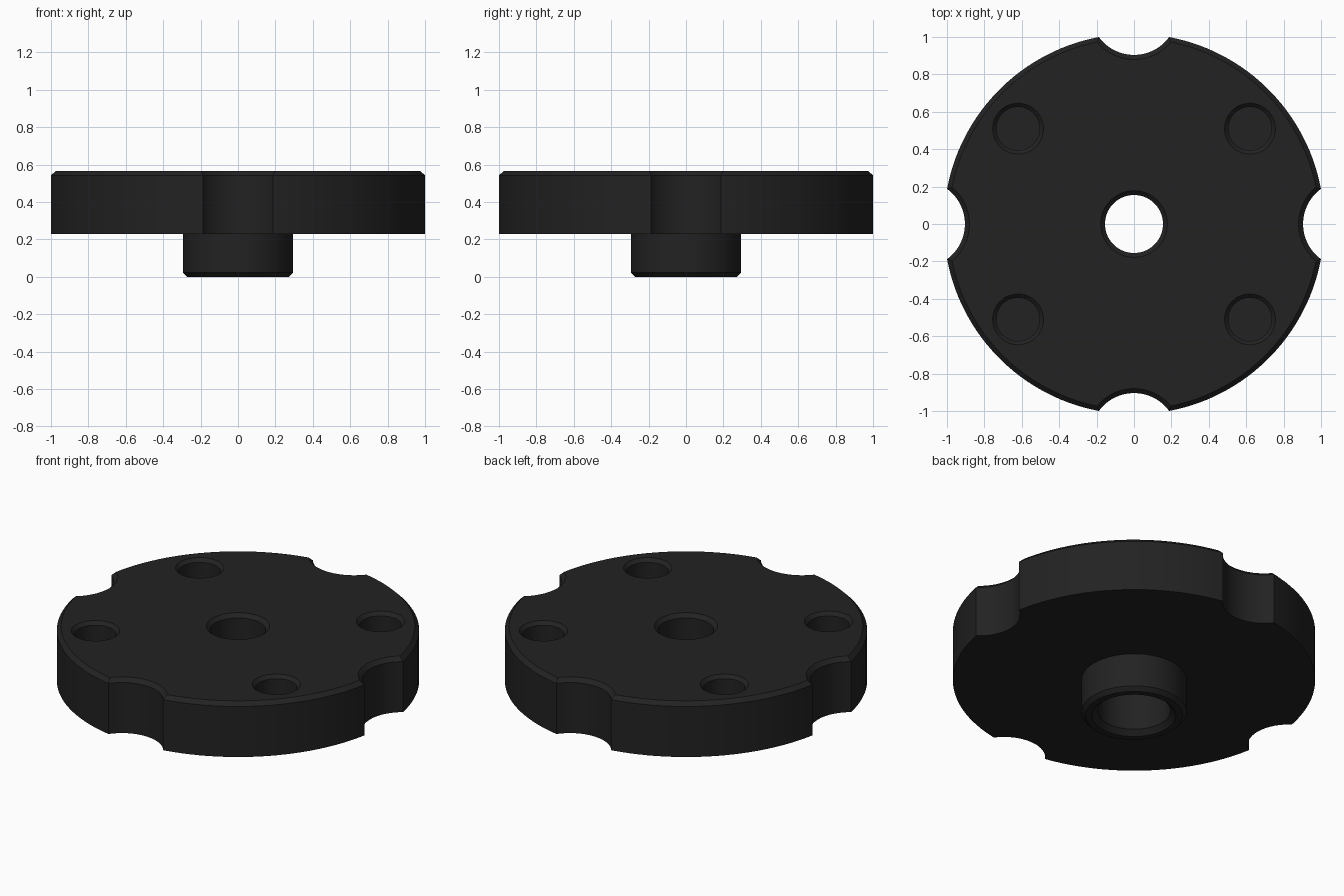
import bpy, bmesh, math

if "Cube" in bpy.data.objects:
    bpy.data.objects.remove(bpy.data.objects["Cube"])

SEGMENTS = 128

black = bpy.data.materials.new("matte_black")
black.diffuse_color = (0.016, 0.016, 0.016, 1)
black.use_nodes = True
black.node_tree.nodes["Principled BSDF"].inputs["Base Color"].default_value = black.diffuse_color


def lathe(name, profile, closed, segments, location=(0, 0, 0)):
    """Revolve (radius, z) points around z; solid ends when the profile is open."""
    bm = bmesh.new()
    rings = []
    for r, z in profile:
        rings.append([bm.verts.new((r * math.cos(math.tau * i / segments),
                                    r * math.sin(math.tau * i / segments), z))
                      for i in range(segments)])
    pairs = list(zip(rings, rings[1:]))
    if closed:
        pairs.append((rings[-1], rings[0]))
    else:
        bm.faces.new(rings[0])
        bm.faces.new(rings[-1])
    for a, b in pairs:
        for i in range(segments):
            j = (i + 1) % segments
            bm.faces.new((a[i], a[j], b[j], b[i]))
    bmesh.ops.recalc_face_normals(bm, faces=bm.faces)
    mesh = bpy.data.meshes.new(name)
    bm.to_mesh(mesh)
    bm.free()
    mesh.materials.append(black)
    obj = bpy.data.objects.new(name, mesh)
    obj.location = location
    bpy.context.collection.objects.link(obj)
    return obj


# Disc with stepped hub and chamfered centre bore
knob = lathe("knob_body", [
    (0.155, 0.35), (0.155, 0.545), (0.178, 0.567), (0.993, 0.567),
    (1.017, 0.543), (1.017, 0.23), (0.295, 0.23), (0.295, 0.023),
    (0.272, 0.0), (0.235, 0.0), (0.205, 0.03), (0.205, 0.35)], True, SEGMENTS)

cutters = []

# Four grip notches around the rim, flared at the top for the chamfer
for k in range(4):
    a = k * math.pi / 2
    cutters.append(lathe("notch_cutter", [
        (0.232, 0.1), (0.232, 0.543), (0.256, 0.567), (0.256, 0.7)], False, 96,
        (1.136 * math.cos(a), 1.136 * math.sin(a), 0)))

# Four blind holes with chamfered mouths
for sx in (-1, 1):
    for sy in (-1, 1):
        cutters.append(lathe("hole_cutter", [
            (0.116, 0.36), (0.116, 0.547), (0.136, 0.567), (0.136, 0.7)], False, 48,
            (0.62 * sx, 0.51 * sy, 0)))

bpy.context.view_layer.objects.active = knob
for cutter in cutters:
    mod = knob.modifiers.new("cut", "BOOLEAN")
    mod.operation = "DIFFERENCE"
    mod.solver = "EXACT"
    mod.object = cutter
    bpy.ops.object.modifier_apply(modifier=mod.name)
for cutter in cutters:
    bpy.data.objects.remove(cutter, do_unlink=True)

# Smooth round walls, crisp edges
bpy.ops.object.select_all(action="DESELECT")
knob.select_set(True)
bpy.ops.object.shade_smooth_by_angle(angle=math.radians(30))
